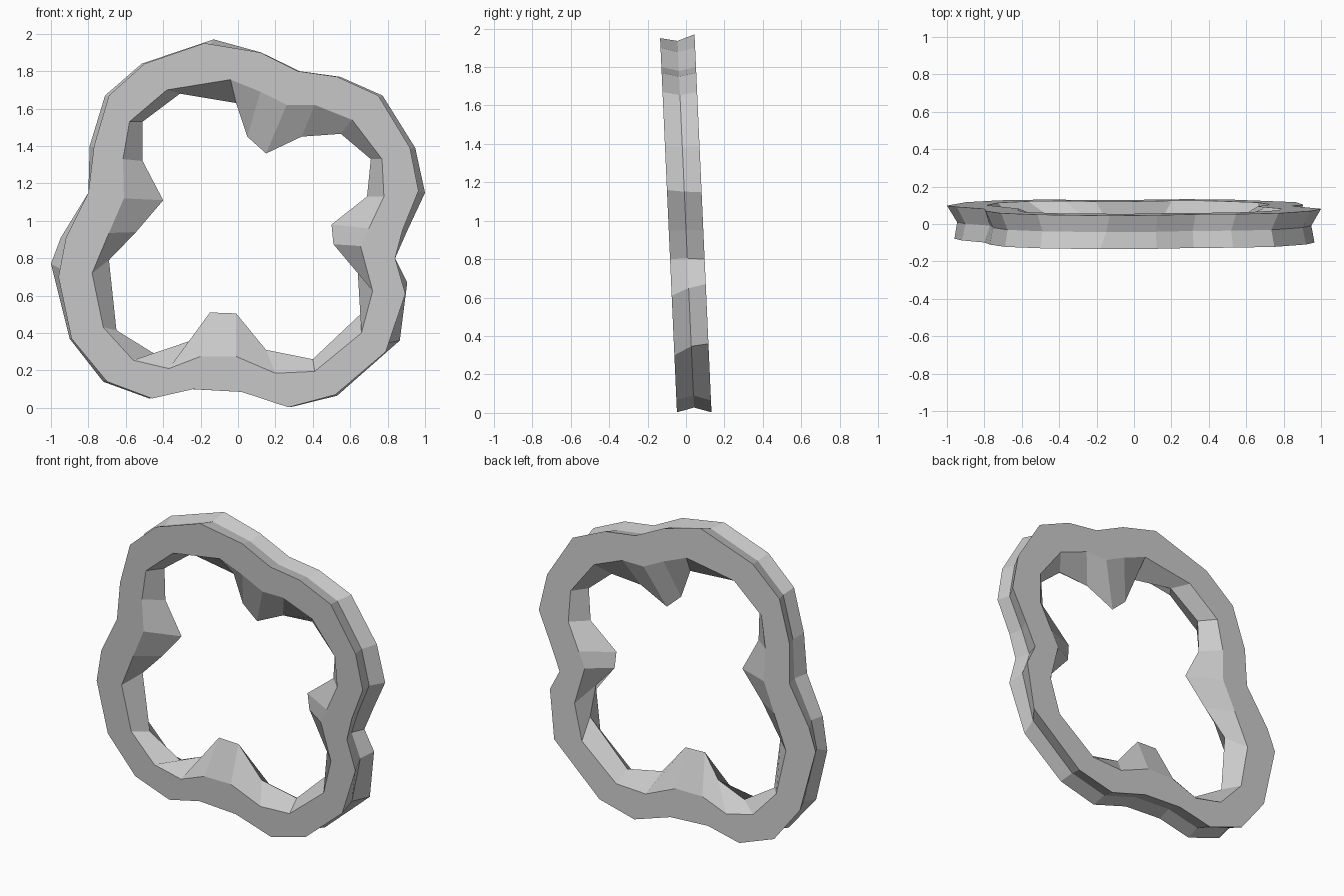
import bpy, bmesh

# Front-view outlines (x, z), clockwise from the top; matching points share an index
outer_front = [(-.18, 1.95), (.12, 1.90), (.32, 1.80), (.53, 1.77), (.75, 1.67), (.92, 1.39),
               (.965, 1.16), (.88, .95), (.84, .80), (.895, .61), (.79, .30), (.52, .07),
               (.27, .003), (.02, .085), (-.24, .10), (-.46, .05), (-.70, .14), (-.89, .37),
               (-.96, .70), (-.92, .91), (-.80, 1.15), (-.77, 1.40), (-.69, 1.67), (-.50, 1.84)]
inner_front = [(-.04, 1.755), (.12, 1.69), (.26, 1.62), (.41, 1.62), (.61, 1.54), (.77, 1.33),
               (.78, 1.13), (.70, .96), (.655, .865), (.72, .625), (.66, .40), (.41, .195),
               (.20, .185), (-.01, .275), (-.20, .275), (-.37, .21), (-.56, .255), (-.72, .43),
               (-.78, .72), (-.69, .935), (-.61, 1.12), (-.615, 1.33), (-.58, 1.53), (-.38, 1.70)]
inner_ridge = [(-.01, 1.63), (.05, 1.45), (.15, 1.36), (.34, 1.45), (.55, 1.465), (.71, 1.33),
               (.69, 1.13), (.50, .98), (.51, .875), (.64, .73), (.675, .52), (.40, .26),
               (.15, .31), (-.01, .505), (-.15, .51), (-.25, .36), (-.44, .285), (-.65, .415),
               (-.69, .79), (-.545, .94), (-.40, 1.11), (-.51, 1.32), (-.51, 1.53), (-.31, 1.68)]


def scaled(loop, sx, sz):
    return [(x * sx, 1 + (z - 1) * sz) for x, z in loop]


# Back outlines: slightly wider copies of the front with a few shifted points
outer_back = scaled(outer_front, 1.03, 1.0)
for i, p in {0: (-.13, 1.97), 6: (1.0, 1.15), 8: (.84, .80), 9: (.905, .67), 10: (.865, .36),
             11: (.53, .065), 17: (-.90, .37), 18: (-1.0, .77), 20: (-.80, 1.15)}.items():
    outer_back[i] = p
inner_back = scaled(inner_front, 1.01, 1.0)

# Shallow groove round the outside
outer_groove = scaled([((a[0] + b[0]) / 2, (a[1] + b[1]) / 2)
                       for a, b in zip(outer_front, outer_back)], .965, .975)

# Six loops joined into a closed ring that leans towards the front
HALF = .09
section = [(outer_front, -HALF), (outer_groove, 0), (outer_back, HALF),
           (inner_back, HALF), (inner_ridge, 0), (inner_front, -HALF)]
bm = bmesh.new()
rings = [[bm.verts.new((x, .043 - .045 * z + dy, z)) for x, z in loop] for loop, dy in section]
n = len(outer_front)
for k in range(len(rings)):
    a, b = rings[k], rings[(k + 1) % len(rings)]
    for i in range(n):
        j = (i + 1) % n
        bm.faces.new((a[i], a[j], b[j], b[i]))
bmesh.ops.recalc_face_normals(bm, faces=bm.faces)
mesh = bpy.data.meshes.new("rugged_ring")
bm.to_mesh(mesh)
bm.free()
bpy.context.collection.objects.link(bpy.data.objects.new("rugged_ring", mesh))
